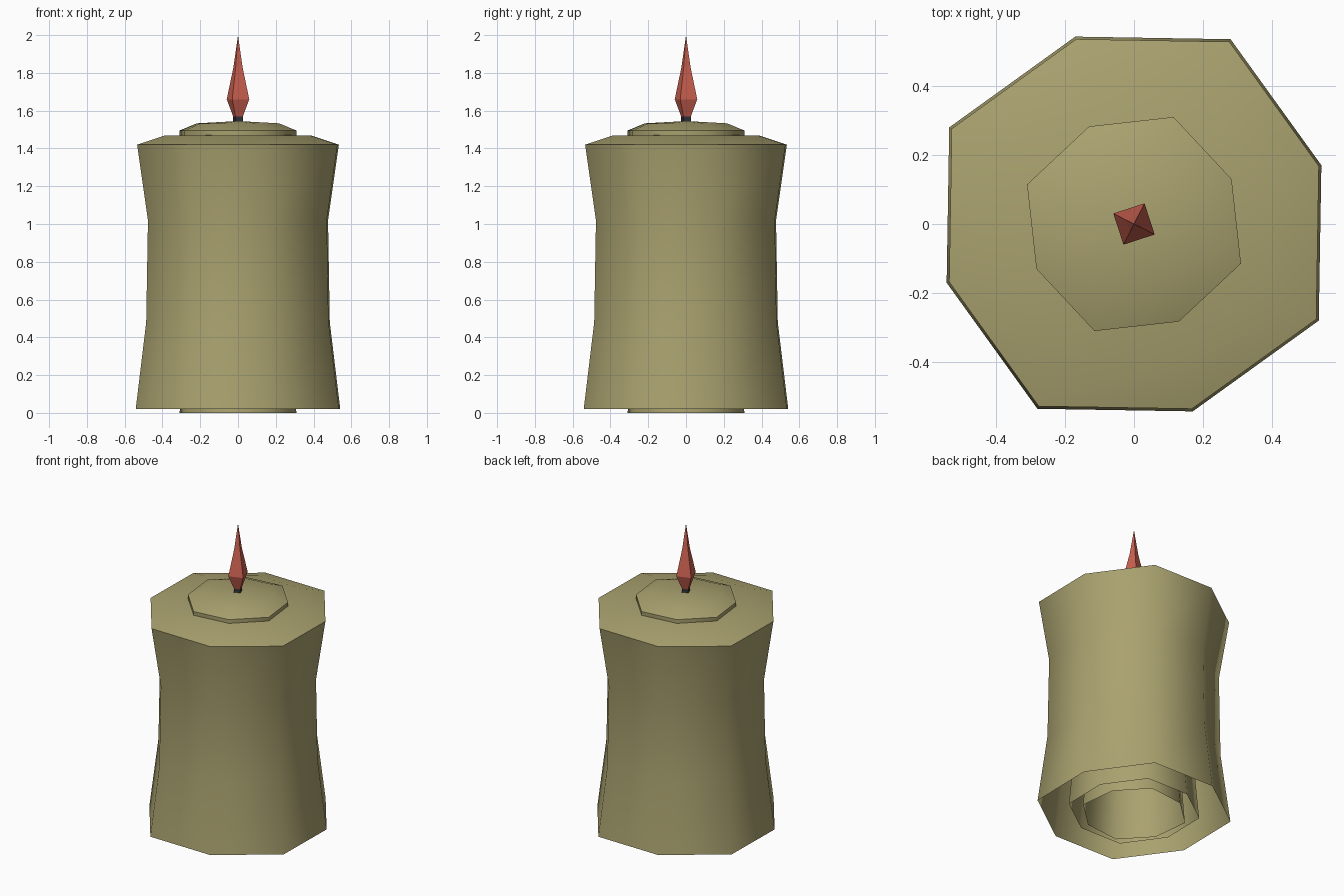
import bpy, math

if "Cube" in bpy.data.objects:
    bpy.data.objects.remove(bpy.data.objects["Cube"])


def material(name, color):
    m = bpy.data.materials.new(name)
    m.diffuse_color = (*color, 1)
    m.use_nodes = True
    m.node_tree.nodes["Principled BSDF"].inputs["Base Color"].default_value = m.diffuse_color
    return m


wax = material("wax", (0.40, 0.36, 0.16))
fire = material("fire", (0.60, 0.12, 0.08))
char = material("char", (0.03, 0.03, 0.04))


def lathe(name, profile, sides, turn, mat, wobble=0.0, smooth=True, close_bottom=False):
    """Stack rings from (radius, z) pairs; radius 0 closes to a point.
    wobble makes every second corner stick out a little."""
    verts, faces, rings = [], [], []
    for r, z in profile:
        n = sides if r > 0 else 1
        ring = []
        for i in range(n):
            a = math.radians(turn + 360 * i / sides)
            k = r * (1 + (wobble if i % 2 else -wobble))
            ring.append(len(verts))
            verts.append((k * math.cos(a), k * math.sin(a), z))
        rings.append(ring)
    for lo, hi in zip(rings, rings[1:]):
        for i in range(sides):
            j = (i + 1) % sides
            if len(hi) == 1:
                faces.append((lo[i], lo[j], hi[0]))
            else:
                faces.append((lo[i], lo[j], hi[j], hi[i]))
    if close_bottom:
        faces.append(tuple(reversed(rings[0])))
    mesh = bpy.data.meshes.new(name)
    mesh.from_pydata(verts, [], faces)
    mesh.materials.append(mat)
    ob = bpy.data.objects.new(name, mesh)
    bpy.context.collection.objects.link(ob)
    if smooth:
        bpy.ops.object.select_all(action='DESELECT')
        ob.select_set(True)
        bpy.context.view_layer.objects.active = ob
        bpy.ops.object.shade_smooth_by_angle(angle=math.radians(62))
    return ob


# Outer wax shell, waisted, open underneath
lathe("outer_wax",
      [(0.585, 0.02), (0.525, 0.48), (0.515, 1.02), (0.577, 1.42),
       (0.42, 1.468), (0.0, 1.475)],
      8, 17.4, wax, wobble=0.03)

# Middle layer, visible only from below
lathe("middle_wax",
      [(0.395, 0.02), (0.355, 0.48), (0.345, 1.02), (0.38, 1.42), (0.38, 1.465)],
      8, 17.4, wax, wobble=0.03)

# Inner wax core with low domed top
lathe("inner_wax",
      [(0.32, 0.0), (0.285, 0.48), (0.28, 1.02), (0.32, 1.47), (0.32, 1.495),
       (0.225, 1.533), (0.0, 1.545)],
      8, 24.7, wax, wobble=0.03)

# Wick
lathe("wick", [(0.03, 1.53), (0.028, 1.575), (0.0, 1.575)],
      4, 63, char, smooth=False, close_bottom=True)

# Faceted flame
lathe("flame", [(0.027, 1.565), (0.067, 1.66), (0.027, 1.83), (0.0, 2.0)],
      4, 63, fire, smooth=False, close_bottom=True)
